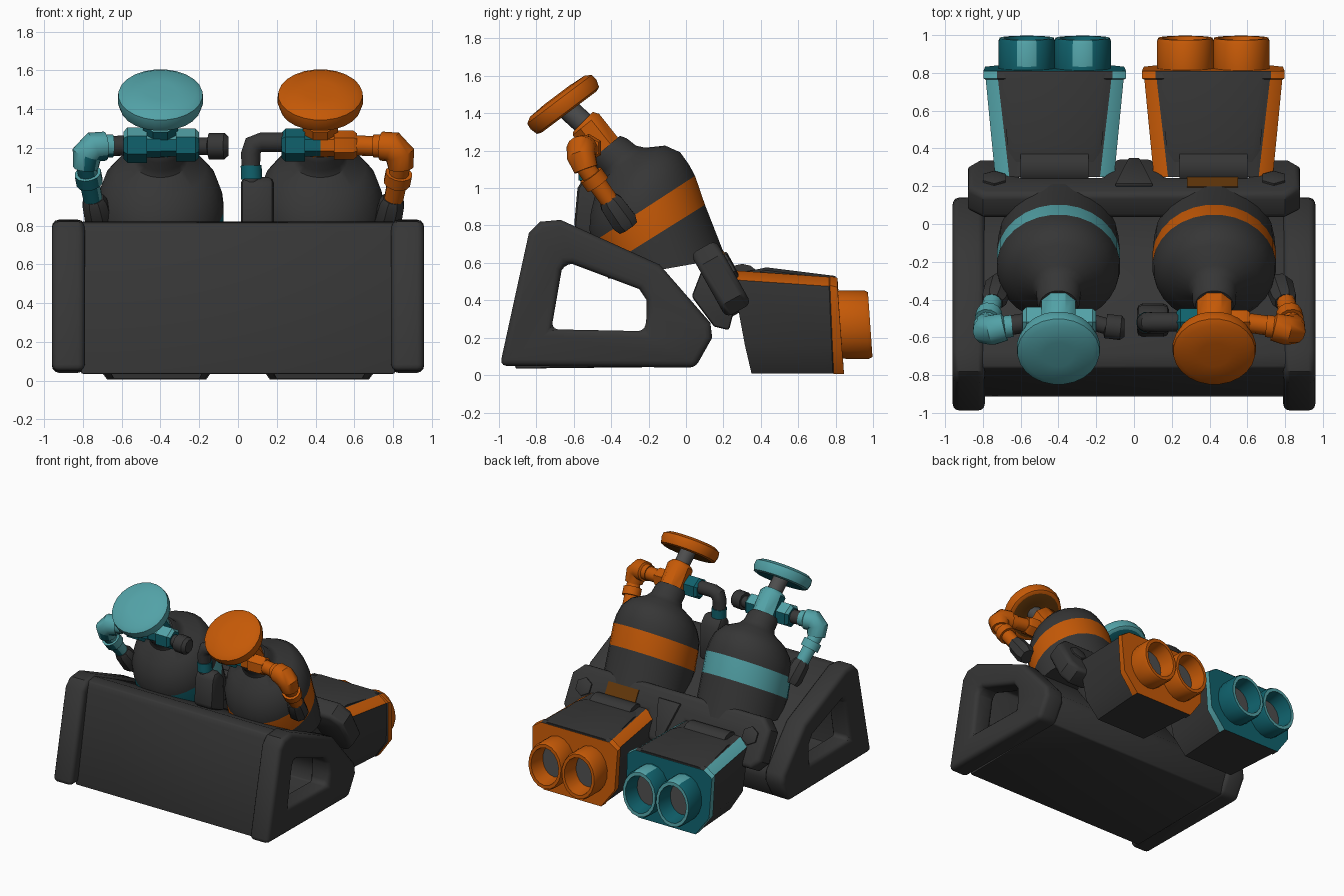
import bpy, bmesh, math
from mathutils import Vector as V

if "Cube" in bpy.data.objects:
    bpy.data.objects.remove(bpy.data.objects["Cube"])


def material(name, rgb):
    m = bpy.data.materials.new(name)
    m.diffuse_color = (*rgb, 1)
    m.use_nodes = True
    m.node_tree.nodes["Principled BSDF"].inputs["Base Color"].default_value = m.diffuse_color
    return m


DARK = material("charcoal", (0.037, 0.037, 0.037))
GREY = material("mid grey", (0.075, 0.075, 0.075))
ORANGE = material("burnt orange", (0.56, 0.10, 0.002))
BROWN = material("dark brown", (0.13, 0.04, 0.003))
TEAL = material("light teal", (0.085, 0.36, 0.385))
DEEP = material("deep teal", (0.005, 0.12, 0.15))


def finish(name, bm, mats, bevel=0, segs=2, limit=50, under=None):
    """under: faces whose normal z is below this take the second material."""
    bmesh.ops.recalc_face_normals(bm, faces=bm.faces)
    if under is not None:
        for f in bm.faces:
            f.normal_update()
            if f.material_index == 0 and f.normal.z < under:
                f.material_index = 1
    if bevel:
        es = [e for e in bm.edges if e.is_manifold and e.calc_face_angle() > math.radians(limit)]
        bmesh.ops.bevel(bm, geom=es, offset=bevel, segments=segs, profile=0.5,
                        affect='EDGES', clamp_overlap=True)
    me = bpy.data.meshes.new(name)
    bm.to_mesh(me)
    bm.free()
    for m in mats:
        me.materials.append(m)
    ob = bpy.data.objects.new(name, me)
    bpy.context.collection.objects.link(ob)
    return ob


def loft(name, rings, mats, rule=None, under=None):
    """Skin closed rings; rule(segment, side) gives the material, segment -1 / last are caps."""
    bm = bmesh.new()
    vs = [[bm.verts.new(p) for p in r] for r in rings]
    n = len(vs[0])
    rule = rule or (lambda i, j: 0)
    for i in range(len(vs) - 1):
        for j in range(n):
            k = (j + 1) % n
            f = bm.faces.new((vs[i][j], vs[i][k], vs[i + 1][k], vs[i + 1][j]))
            f.material_index = rule(i, j)
    bm.faces.new(vs[0]).material_index = rule(-1, 0)
    bm.faces.new(vs[-1]).material_index = rule(len(vs) - 1, 0)
    return finish(name, bm, mats, under=under)


def rod(name, pts, radii, mats, sides=16, axes=None, squash=1, rule=None, under=None):
    """Round rings along a path, with optional ring axes."""
    pts = [V(p) for p in pts]
    rings, u = [], V((1, 0, 0))
    for i, p in enumerate(pts):
        t = axes[i] if axes else pts[min(i + 1, len(pts) - 1)] - pts[max(i - 1, 0)]
        t = t.normalized()
        u = u - t * u.dot(t)
        if u.length < 0.1:
            u = V((0, 1, 0)) - t * t.y
        u.normalize()
        w = t.cross(u)
        ang = [2 * math.pi * (j + 0.5) / sides for j in range(sides)]
        rings.append([p + radii[i] * (u * math.cos(a) + w * squash * math.sin(a)) for a in ang])
    return loft(name, rings, mats, rule, under)


def prism(name, outer, inner, h0, h1, place, mats, bevel, segs=2):
    """Extruded outline, with an optional hole of equal point count."""
    bm = bmesh.new()
    loops = [[[bm.verts.new(place(a, b, h)) for a, b in o] for h in (h0, h1)]
             for o in (outer, inner) if o]
    for lo, hi in loops:
        for j in range(len(lo)):
            k = (j + 1) % len(lo)
            bm.faces.new((lo[j], lo[k], hi[k], hi[j]))
    for e in (0, 1):
        o = loops[0][e]
        if inner:
            q = loops[1][e]
            for j in range(len(o)):
                k = (j + 1) % len(o)
                bm.faces.new((o[j], o[k], q[k], q[j]))
        else:
            bm.faces.new(o)
    return finish(name, bm, mats, bevel, segs)


def lean(deg):
    return V((0, -math.sin(math.radians(deg)), math.cos(math.radians(deg))))


# Cradle: two pierced side frames and the hollow wrap between them
side_place = lambda a, b, h: V((h, a, b))
outer = [(-0.995, 0.05), (-0.84, 0.76), (-0.78, 0.82), (-0.67, 0.83),
         (-0.14, 0.59), (0.13, 0.28), (0.14, 0.2), (0.05, 0.04)]
hole = [(-0.72, 0.245), (-0.665, 0.56), (-0.645, 0.595), (-0.61, 0.595),
        (-0.25, 0.46), (-0.21, 0.40), (-0.21, 0.32), (-0.22, 0.235)]
wrap = [(-0.915, 0.035), (-0.78, 0.77), (-0.76, 0.81), (-0.68, 0.82),
        (-0.15, 0.57), (0.10, 0.27), (0.11, 0.2), (0.04, 0.045)]
wrap_hole = [(-0.8, 0.12), (-0.71, 0.66), (-0.69, 0.70), (-0.65, 0.70),
             (-0.21, 0.50), (-0.03, 0.28), (-0.02, 0.2), (-0.04, 0.12)]
for side, s in (("left", -1), ("right", 1)):
    prism(side + "_side_frame", outer, hole, s * 0.79, s * 0.96, side_place, [DARK], 0.035, 3)
prism("front_panel_and_cradle", wrap, wrap_hole, -0.81, 0.81, side_place, [DARK], 0.01)

# Rear bracket plate with ears, centre web and hex bolts
d, n = V((0, 0.488, -0.873)), V((0, 0.873, 0.488))
top = V((0, 0.155, 0.72))
plate_place = lambda a, b, h: V((a, 0, 0)) + top + d * b + n * h
half = [(0.10, 0.40), (0.17, 0.2), (0.60, 0.2), (0.66, 0.39), (0.82, 0.39), (0.88, 0.32),
        (0.88, 0.08), (0.80, 0)]
plate = half + [(-x, b) for x, b in reversed(half)]
prism("rear_bracket", plate, None, -0.15, 0.005, plate_place, [DARK], 0.035, 3)
for s in (-1, 1):
    c = plate_place(s * 0.74, 0.16, 0.005)
    rod("bracket_bolt", [c - n * 0.02, c + n * 0.012, c + n * 0.018], [0.07, 0.07, 0.055], [DARK], 6)
prism("bracket_web", [(-0.10, 0.08), (0.10, 0.08), (0.03, 0.36), (-0.03, 0.36)], None,
      0, 0.025, plate_place, [DARK], 0.008)
prism("hinge_accent", [(0.28, 0.07), (0.55, 0.07), (0.55, 0.17), (0.28, 0.17)], None,
      0, 0.012, plate_place, [BROWN], 0)

for side, s, cx, main, low in (("left", -1, -0.40, TEAL, DEEP), ("right", 1, 0.425, ORANGE, BROWN)):
    left = s < 0
    body = [main, DEEP if left else ORANGE]
    # Leaning tank with a painted band
    spec = [(-0.10, 0.57, 0.32, 10), (-0.175, 0.738, 0.328, 32), (-0.225, 0.888, 0.328, 33),
            (-0.25, 0.951, 0.32, 33), (-0.27, 1.03, 0.29, 34), (-0.30, 1.09, 0.235, 36),
            (-0.33, 1.132, 0.14, 37), (-0.36, 1.155, 0.118, 38), (-0.407, 1.195, 0.115, 39),
            (-0.43, 1.215, 0.1, 40)]
    rod(side + "_tank", [(cx, y, z) for y, z, r, t in spec], [q[2] for q in spec],
        [DARK, main, body[1]], 28, [lean(q[3]) for q in spec],
        rule=lambda i, j: 0 if i != 1 else (2 if 15 <= j <= 26 else 1))

    # Valve body, stem and handwheel
    rod(side + "_valve_body", [(cx, -0.40, 1.17), (cx, -0.535, 1.34), (cx, -0.55, 1.355)],
        [0.098, 0.098, 0.08], body, 8, under=0.1)
    rod(side + "_valve_stem", [(cx, -0.53, 1.33), (cx, -0.64, 1.43)], [0.06, 0.06], [GREY], 10)
    ax, wc = lean(37), V((cx, -0.655, 1.447))
    prof = [(-0.03, 0.09), (-0.05, 0.185), (-0.04, 0.21), (0, 0.222), (0.035, 0.218),
            (0.055, 0.185), (0.062, 0.08)]
    rod(side + "_handwheel", [wc + ax * h for h, r in prof], [r for h, r in prof], [main, low], 24,
        [ax] * 7, rule=lambda i, j: int(i < 1))

    # Hex nuts either side of the valve
    vy, vz = -0.52, 1.215
    at = lambda x: (cx + s * x, vy, vz)
    rod(side + "_outer_nut", [at(0.0), at(0.07), at(0.07), at(0.17), at(0.19)],
        [0.065, 0.065, 0.092, 0.092, 0.07] if left else [0.06, 0.06, 0.075, 0.075, 0.06],
        body, 6, under=0.1)
    rod(side + "_inner_nut", [at(0.0), at(-0.08), at(-0.08), at(-0.18), at(-0.2)],
        [0.06, 0.06, 0.085, 0.085, 0.065], [TEAL, DEEP], 6, under=0.1 if left else 2)

    # Outer pipe, elbow and drop pipe into its socket
    o = 0.055 if left else 0
    px = lambda x, y, z: V((s * (x - o), y, z))
    rod(side + "_outer_pipe", [at(0.15), px(0.80, -0.55, 1.205)], [0.052, 0.052],
        [DARK if left else ORANGE], 12)
    rod(side + "_elbow", [px(0.70, -0.54, 1.21), px(0.74, -0.545, 1.21), px(0.74, -0.545, 1.21),
                          px(0.80, -0.56, 1.205), px(0.835, -0.56, 1.17), px(0.84, -0.535, 1.10)],
        [0.06, 0.06, 0.075, 0.08, 0.078, 0.066], body, 14, under=-0.45)
    a, b = px(0.84, -0.545, 1.12), px(0.80, -0.40, 0.92)
    fr = [0, 0.25, 0.25, 0.5, 0.5, 1]
    rod(side + "_drop_pipe", [a.lerp(b, f) for f in fr], [0.052, 0.052, 0.07, 0.07, 0.052, 0.05],
        body, 12, under=-0.4)
    c, e = px(0.80, -0.415, 0.94), px(0.765, -0.31, 0.79)
    rod(side + "_pipe_socket", [c, c.lerp(e, 0.15), c.lerp(e, 0.8), e], [0.055, 0.068, 0.075, 0.06],
        [DARK], 8)

    # Exhaust housing: eight-sided loft with coloured top rails and rear rim
    nx = s * 0.42

    def section(y_top, y_bot, zt, w, tw, bw, zb):
        row = [(tw, zt, y_top), (w, zt - 0.05, y_top), (w - 0.01, 0.16, y_top + 0.65 * (y_bot - y_top)),
               (bw, zb, y_bot)]
        right = [V((nx + x, y, z)) for x, z, y in row]
        return right + [V((nx - x, y, z)) for x, z, y in reversed(row)]

    secs = [section(0.25, 0.35, 0.56, 0.315, 0.24, 0.22, 0.01),
            section(0.765, 0.785, 0.525, 0.365, 0.30, 0.25, 0.01),
            section(0.77, 0.79, 0.53, 0.378, 0.305, 0.255, 0.005),
            section(0.81, 0.845, 0.52, 0.378, 0.305, 0.255, 0.005)]
    rails = lambda i, j: (2 if i == 3 else
                          int((i >= 0 and j in (0, 6)) or (i == 2 and j in (1, 2, 4, 5))))
    loft(side + "_exhaust_housing", secs, [DARK, main, body[1]], rails)
    lid = [(0.27, 0.535, 0.235), (0.43, 0.568, 0.25), (0.80, 0.522, 0.295)]
    loft(side + "_housing_lid", [[V((nx + w * k, y, z + h)) for k, h in
                                  ((-1, -0.06), (-1, -0.008), (-0.85, 0.008), (0.85, 0.008),
                                   (1, -0.008), (1, -0.06))] for y, z, w in lid], [DARK])

    # Twin hollow barrels
    for k in (-1, 1):
        ba = V((0, 1, 0.07)).normalized()
        bp = [(0.80, 0.148), (0.845, 0.153), (0.965, 0.153), (0.985, 0.145), (0.985, 0.122), (0.86, 0.105)]
        rod(side + "_barrel", [(nx + k * 0.148, y, 0.27) for y, r in bp], [r for y, r in bp],
            [body[1], GREY, main], 18, [ba] * 6, 1.2,
            rule=lambda i, j: 1 if i == 5 else (2 if i == 3 or (i in (1, 2) and j in (12, 13)) else 0))

    # Hinge drum and link between tank and exhaust
    rod(side + "_hinge_drum", [(nx - 0.18, 0.30, 0.49), (nx + 0.18, 0.30, 0.49)], [0.105, 0.105],
        [DARK], 14)
    link = [(0.08, 0.55), (0.03, 0.42), (0.15, 0.26), (0.23, 0.24), (0.27, 0.40), (0.2, 0.6)]
    prism(side + "_link", link, None, nx - 0.16, nx + 0.16, side_place, [DARK], 0.015)

# Single-side fittings: capped stub on the left valve, crossover pipe on the right
rod("left_stub", [(-0.22, -0.52, 1.21), (-0.15, -0.54, 1.21), (-0.15, -0.54, 1.21), (-0.07, -0.55, 1.21),
                  (-0.05, -0.55, 1.21)], [0.045, 0.045, 0.068, 0.068, 0.05], [DARK], 10)
rod("crossover_pipe", [(0.25, -0.52, 1.23), (0.12, -0.52, 1.23), (0.08, -0.52, 1.215), (0.065, -0.52, 1.17),
                       (0.07, -0.52, 1.0)], [0.052, 0.052, 0.055, 0.052, 0.045], [DARK], 12)
rod("crossover_collar", [(0.068, -0.52, 1.11), (0.07, -0.52, 1.04)], [0.056, 0.056], [DEEP], 12)
block = [(-0.60, 0.78), (-0.58, 1.0), (-0.55, 1.05), (-0.48, 1.05), (-0.43, 0.98), (-0.42, 0.70)]
prism("crossover_block", block, None, 0.015, 0.185, side_place, [DARK], 0.03)

# Smooth shading with sharp creases
bpy.ops.object.select_all(action='SELECT')
bpy.context.view_layer.objects.active = bpy.context.selected_objects[0]
bpy.ops.object.shade_smooth_by_angle(angle=math.radians(38))
